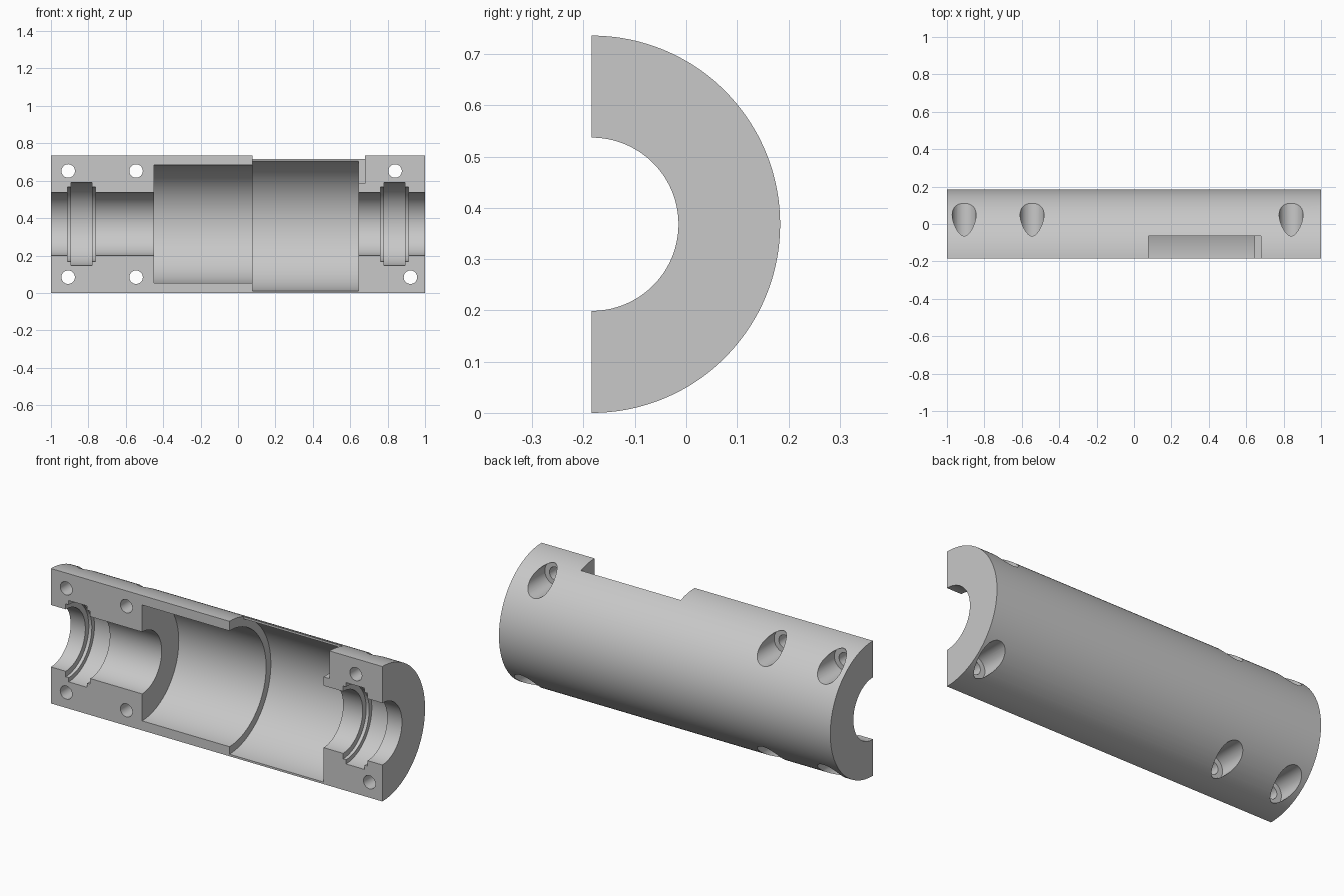
import bpy, bmesh, math
from mathutils import Matrix, Vector

if "Cube" in bpy.data.objects:
    bpy.data.objects.remove(bpy.data.objects["Cube"])

R = 0.368            # outer radius, also the height of the axis
AXIS_Y = -0.184      # split plane of the half shell
gray = bpy.data.materials.new("light_gray")
gray.diffuse_color = (0.58, 0.58, 0.58, 1)
gray.use_nodes = True
gray.node_tree.nodes["Principled BSDF"].inputs["Base Color"].default_value = gray.diffuse_color


def finish(name, bm):
    bmesh.ops.recalc_face_normals(bm, faces=bm.faces)
    mesh = bpy.data.meshes.new(name)
    bm.to_mesh(mesh)
    bm.free()
    mesh.materials.append(gray)
    ob = bpy.data.objects.new(name, mesh)
    bpy.context.collection.objects.link(ob)
    return ob


# Stepped bore as (x, radius), from left to right
def groove(c):
    return [(c - 0.074, 0.169), (c - 0.074, 0.199), (c - 0.056, 0.199), (c - 0.056, 0.222),
            (c + 0.056, 0.222), (c + 0.056, 0.199), (c + 0.074, 0.199), (c + 0.074, 0.169)]


cavity = [(-0.45, 0.169), (-0.45, 0.316), (0.077, 0.316),
          (0.077, 0.357), (0.645, 0.357), (0.645, 0.169)]
profile = ([(-1, R), (-1, 0.169)] + groove(-0.837) + cavity
           + groove(0.837) + [(1, 0.169), (1, R)])

# Half shell: profile swept half a turn, with flat caps on the split plane
STEPS = 96
bm = bmesh.new()
rings = []
for i in range(STEPS + 1):
    a = math.pi * i / STEPS
    rings.append([bm.verts.new((x, AXIS_Y + r * math.sin(a), R + r * math.cos(a)))
                  for x, r in profile])
n = len(profile)
for r0, r1 in zip(rings, rings[1:]):
    for j in range(n):
        k = (j + 1) % n
        bm.faces.new((r0[j], r0[k], r1[k], r1[j]))
bm.faces.new(rings[0])
bm.faces.new(rings[-1])
shell = finish("half_shell", bm)


# Cutters
def box(name, lo, hi):
    lo, hi = Vector(lo), Vector(hi)
    bm = bmesh.new()
    bmesh.ops.create_cube(bm, size=1, matrix=Matrix.Translation((lo + hi) / 2)
                          @ Matrix.Diagonal((*(hi - lo), 1)))
    return finish(name, bm)


def drill(name, x, z, radius, y0, y1):
    bm = bmesh.new()
    bmesh.ops.create_cone(bm, cap_ends=True, segments=40, radius1=radius, radius2=radius,
                          depth=y1 - y0, matrix=Matrix.Translation((x, (y0 + y1) / 2, z))
                          @ Matrix.Rotation(math.pi / 2, 4, 'X'))
    return finish(name, bm)


cutters = [box("notch_cutter", (0.077, -0.3, 0.585), (0.68, -0.064, 0.9))]
for x, side in ((-0.908, 1), (-0.545, 1), (0.84, 1), (-0.908, -1), (-0.545, -1), (0.922, -1)):
    z = R + side * 0.284
    cutters.append(drill("screw_hole_cutter", x, z, 0.036, -0.3, 0.0))
    cutters.append(drill("counterbore_cutter", x, z, 0.064, -0.074, 0.4))

# Cut the notch, screw holes and counterbores, then bake the result
for c in cutters:
    c.hide_render = True
    m = shell.modifiers.new(c.name, 'BOOLEAN')
    m.operation, m.solver, m.object = 'DIFFERENCE', 'EXACT', c
deps = bpy.context.evaluated_depsgraph_get()
baked = bpy.data.meshes.new_from_object(shell.evaluated_get(deps))
shell.modifiers.clear()
shell.data = baked
for c in cutters:
    bpy.data.objects.remove(c)

bpy.ops.object.select_all(action='DESELECT')
shell.select_set(True)
bpy.context.view_layer.objects.active = shell
bpy.ops.object.shade_smooth_by_angle(angle=math.radians(25))
